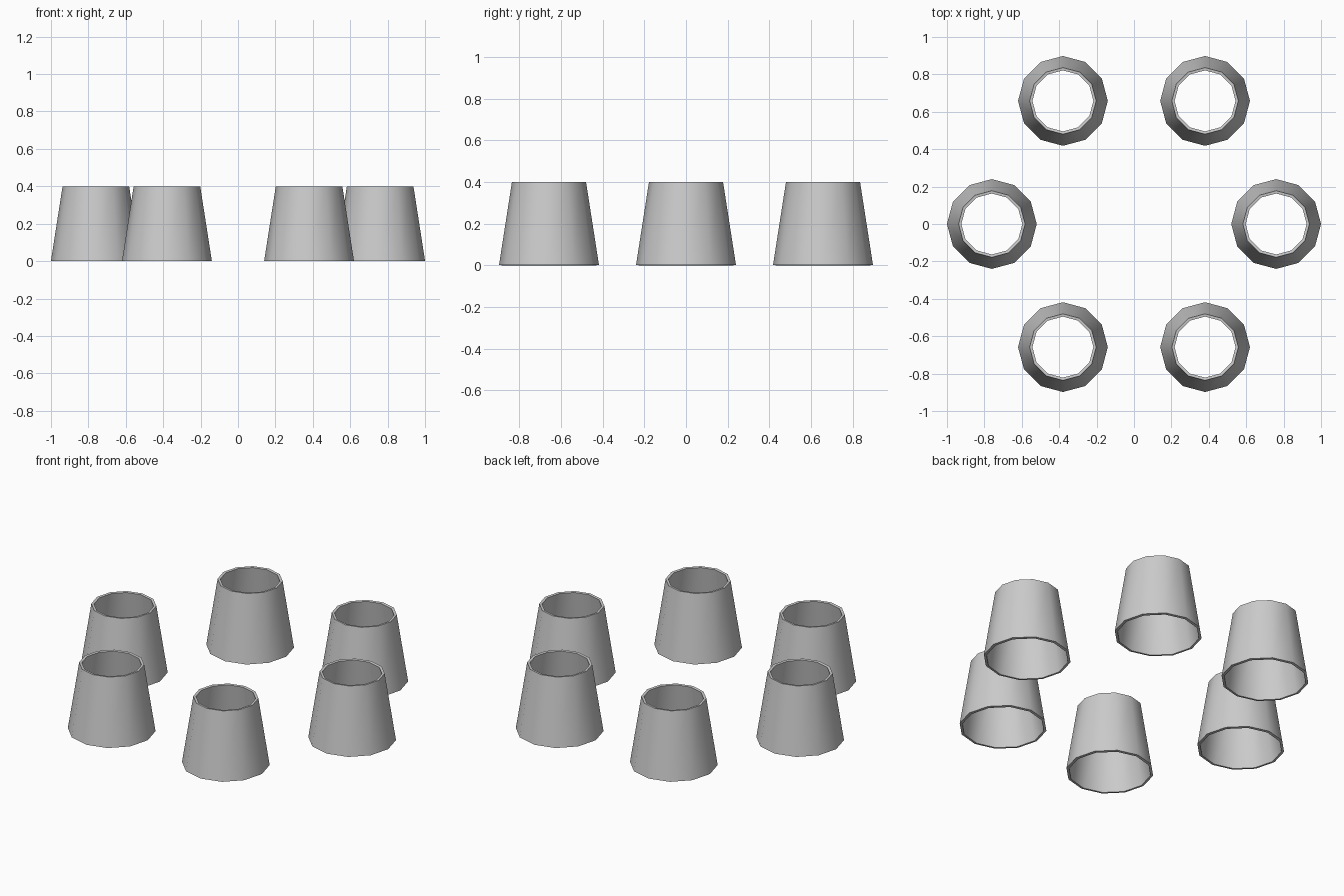
import bpy, bmesh, math

if "Cube" in bpy.data.objects:
    bpy.data.objects.remove(bpy.data.objects["Cube"])

SIDES = 12
RING_RADIUS = 0.76
# Closed wall cross-section (radius, z): outer bottom, outer top, inner top, inner bottom
PROFILE = [(0.24, 0.002), (0.178, 0.4), (0.163, 0.398), (0.225, 0.0)]


def tapered_sleeve(name, location):
    """Open-ended hollow cone made by revolving the wall profile."""
    bm = bmesh.new()
    rings = []
    for r, z in PROFILE:
        rings.append([bm.verts.new((r * math.cos(math.tau * i / SIDES),
                                    r * math.sin(math.tau * i / SIDES), z))
                      for i in range(SIDES)])
    for k, ring in enumerate(rings):
        nxt = rings[(k + 1) % len(rings)]
        for i in range(SIDES):
            j = (i + 1) % SIDES
            bm.faces.new((ring[i], ring[j], nxt[j], nxt[i]))
    bmesh.ops.recalc_face_normals(bm, faces=bm.faces[:])
    mesh = bpy.data.meshes.new(name)
    bm.to_mesh(mesh)
    bm.free()
    obj = bpy.data.objects.new(name, mesh)
    obj.location = location
    bpy.context.collection.objects.link(obj)
    # Smooth walls, crisp rims
    bpy.ops.object.select_all(action='DESELECT')
    obj.select_set(True)
    bpy.context.view_layer.objects.active = obj
    bpy.ops.object.shade_smooth_by_angle(angle=math.radians(40))
    return obj


# Six sleeves in a circle
for n in range(6):
    a = math.tau * n / 6
    tapered_sleeve(f"tapered_sleeve_{n + 1}",
                   (RING_RADIUS * math.cos(a), RING_RADIUS * math.sin(a), 0))
